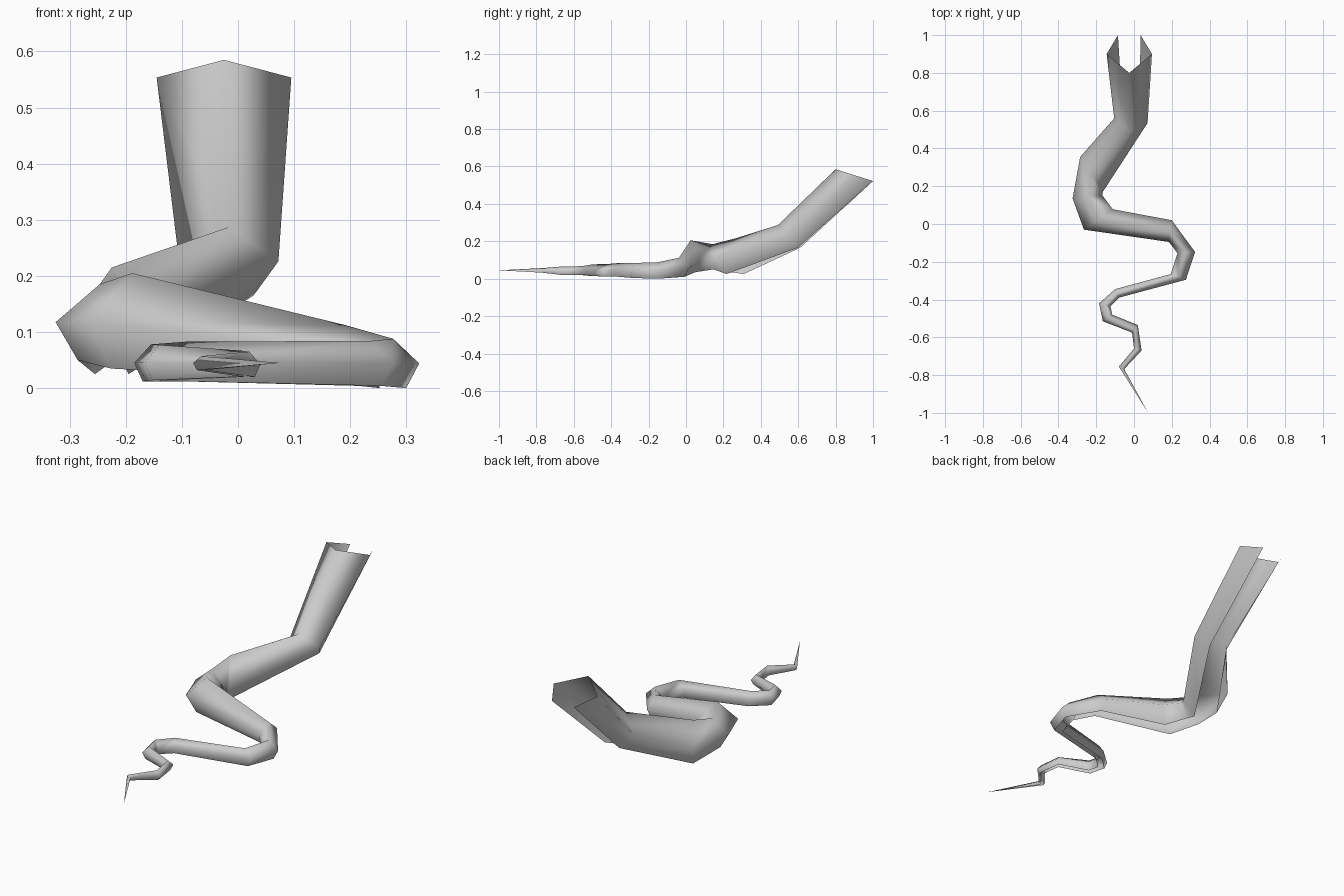
import bpy
import bmesh
from mathutils import Vector

cube = bpy.data.objects.get("Cube")
if cube:
    bpy.data.objects.remove(cube, do_unlink=True)

# Bark material
bark = bpy.data.materials.new("grey_bark")
bark.use_nodes = True
grey = (0.6, 0.6, 0.6, 1)
bark.diffuse_color = grey
shader = bark.node_tree.nodes["Principled BSDF"]
shader.inputs["Base Color"].default_value = grey
shader.inputs["Roughness"].default_value = 0.8

# Stations from the thick end to the tip, in thousandths:
# one side (x, y), other side (x, y), top z, bottom z, backward lean
stations = [
    (-145, 900, 95, 900, 585, 522, 100),
    (-105, 560, 72, 535, 287, 165, 56),
    (-285, 355, -165, 170, 215, 25, 0),
    (-325, 135, -168, 152, 185, 50, 0),
    (-265, -30, -112, 78, 205, 35, 0),
    (185, -95, 200, 20, 112, 10, 0),
    (230, -155, 323, -148, 88, 0, 0),
    (195, -265, 275, -295, 84, 4, 0),
    (-100, -345, -80, -390, 83, 12, 0),
    (-185, -420, -125, -435, 78, 12, 0),
    (-165, -515, -115, -480, 77, 14, 0),
    (-10, -575, 20, -535, 67, 20, 0),
    (0, -660, 40, -670, 65, 20, 0),
    (-80, -755, -52, -768, 57, 32, 0),
    (75, -1000, 75, -1000, 45, 45, 0),
]


def gutter_ring(ax, ay, bx, by, top, bottom, lean):
    """Five points of a hexagonal section that is open underneath."""
    side_a = Vector((ax, ay, (top + bottom) / 2))
    side_b = Vector((bx, by, (top + bottom) / 2))

    def across(amount, height, shift):
        point = side_a.lerp(side_b, amount)
        point.z = height
        point.y += shift
        return point

    ring = [across(1 / 4, bottom, lean), side_a, across(1 / 2, top, -lean),
            side_b, across(3 / 4, bottom, lean)]
    return [point / 1000 for point in ring]


# Winding root: bridge each ring to the next, leaving the underside open
bm = bmesh.new()
rings = [[bm.verts.new(point) for point in gutter_ring(*station)]
         for station in stations]
for ring, following in zip(rings, rings[1:]):
    for j in range(len(ring) - 1):
        bm.faces.new((ring[j], following[j], following[j + 1], ring[j + 1]))

# Gather the last ring into a sharp tip
bmesh.ops.remove_doubles(bm, verts=rings[-1], dist=0.0001)
for face in bm.faces:
    face.smooth = True

mesh = bpy.data.meshes.new("winding_root")
bm.to_mesh(mesh)
bm.free()
mesh.materials.append(bark)
root = bpy.data.objects.new("winding_root", mesh)
bpy.context.collection.objects.link(root)
